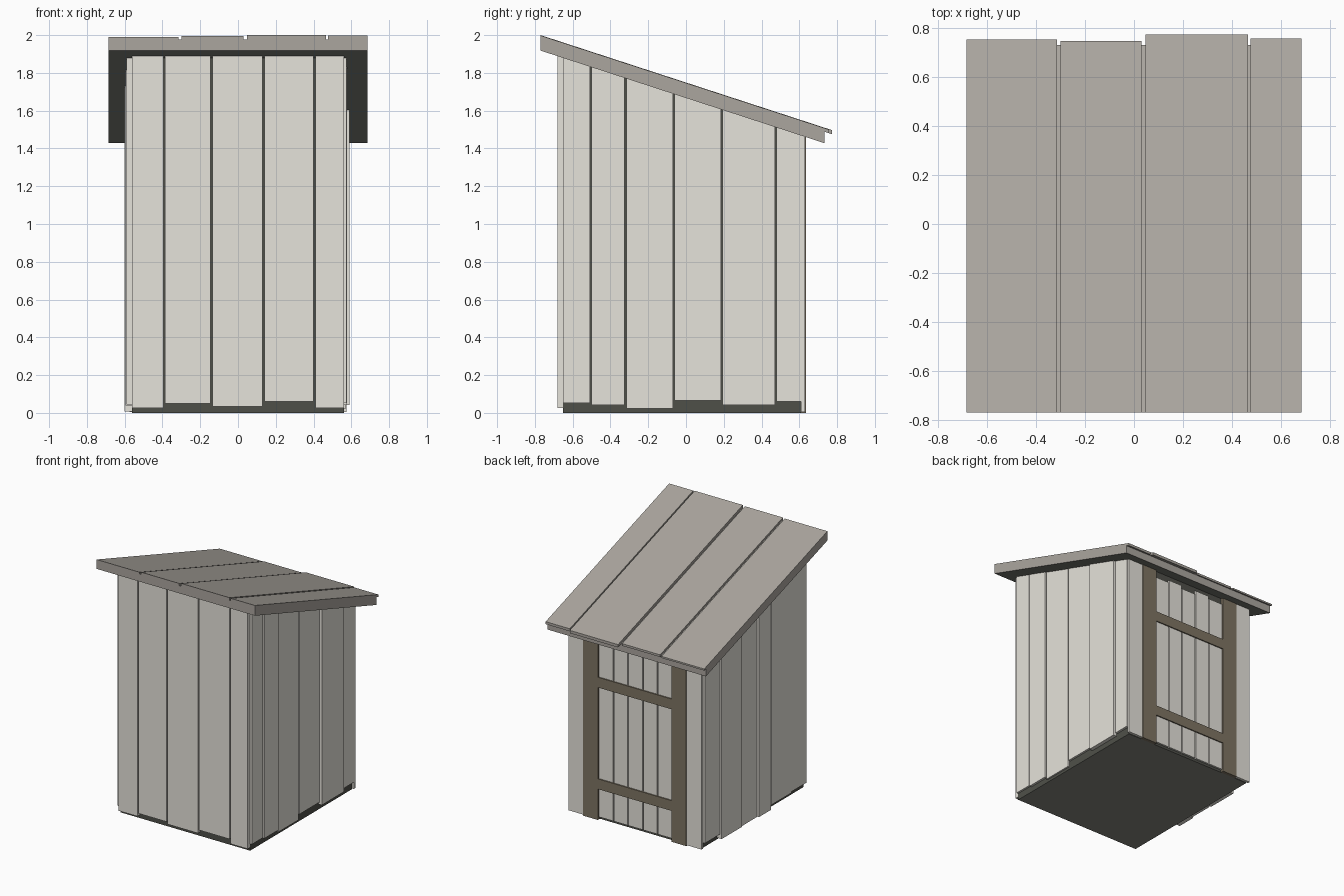
import bpy

cube = bpy.data.objects.get("Cube")
if cube:
    bpy.data.objects.remove(cube, do_unlink=True)


def material(name, hex_code):
    def linear(c):
        return c / 12.92 if c <= 0.04045 else ((c + 0.055) / 1.055) ** 2.4
    rgb = [linear(int(hex_code[i:i + 2], 16) / 255) for i in (0, 2, 4)]
    mat = bpy.data.materials.new(name)
    mat.use_nodes = True
    mat.diffuse_color = (*rgb, 1)
    mat.node_tree.nodes["Principled BSDF"].inputs["Base Color"].default_value = (*rgb, 1)
    return mat


WALL = material("pale_wood", "e6e3db")
ROOF = material("roof_wood", "aba69f")
DARK = material("dark_gap", "4f5049")
UNDERSIDE = material("grey_underside", "82847c")
BROWN = material("brown_trim", "7e7463")

SLOPE = -0.326


def roof_line(offset):
    """Height of a plane parallel to the roof, measured from its underside."""
    return lambda y: 1.918 + offset + SLOPE * (y + 0.77)


def level(z):
    return lambda y: z


def block(name, x, y, bottom, top, mat, bottom_mat=None):
    """Six-sided block whose bottom and top heights follow functions of y."""
    corners = [(x[0], y[0]), (x[1], y[0]), (x[1], y[1]), (x[0], y[1])]
    verts = [(a, b, f(b)) for f in (bottom, top) for a, b in corners]
    faces = [(3, 2, 1, 0), (4, 5, 6, 7)]
    faces += [(i, (i + 1) % 4, (i + 1) % 4 + 4, i + 4) for i in range(4)]
    mesh = bpy.data.meshes.new(name)
    mesh.from_pydata(verts, [], faces)
    mesh.materials.append(mat)
    if bottom_mat:
        mesh.materials.append(bottom_mat)
        for face in mesh.polygons:
            face.material_index = int(face.normal.z < -0.5)
    obj = bpy.data.objects.new(name, mesh)
    bpy.context.collection.objects.link(obj)


def spans(edges, gap=0.009):
    """Plank intervals between successive edges, with a gap at each joint."""
    last = len(edges) - 2
    for i, (a, b) in enumerate(zip(edges, edges[1:])):
        yield (a + (gap / 2 if i else 0), b - (gap / 2 if i < last else 0))


under = roof_line(0.002)

# Dark inner body, visible through the joints and below the planks
block("inner_body", (-0.56, 0.56), (-0.65, 0.61), level(0), under, DARK, UNDERSIDE)

# Front wall planks
front_feet = [0.025, 0.05, 0.033, 0.06, 0.025]
for span, foot in zip(spans([-0.56, -0.39, -0.14, 0.135, 0.405, 0.56]), front_feet):
    block("front_plank", span, (-0.68, -0.65), level(foot), under, WALL)

# Side wall planks: joints, foot heights and outer faces
left_side = ([-0.65, -0.505, -0.32, -0.065, 0.19, 0.475, 0.61],
             [0.053, 0.043, 0.022, 0.065, 0.042, 0.06],
             [0.575, 0.578, 0.572, 0.576, 0.59, 0.578])
right_side = ([-0.65, -0.46, -0.2, -0.04, 0.16, 0.42, 0.61],
              [0.045, 0.04, 0.008, 0.01, 0.012, 0.05],
              [0.59, 0.595, 0.6, 0.59, 0.6, 0.59])
for name, side, (joints, feet, outer) in (("left_plank", 1, left_side),
                                          ("right_plank", -1, right_side)):
    for span, foot, face in zip(spans(joints), feet, outer):
        x = sorted((side * 0.56, side * face))
        block(name, x, span, level(foot), under, WALL)

# Back wall: corner planks and door posts
for side in (-1, 1):
    block("back_corner_plank", sorted((side * 0.447, side * 0.575)), (0.61, 0.63),
          level(0.005), under, WALL)
    block("door_post", sorted((side * 0.318, side * 0.447)), (0.61, 0.636),
          level(0.0), under, BROWN)

# Door planks with uneven tops
door_joints = [-0.318 + 0.1272 * i for i in range(6)]
door_drops = [0.05, 0.03, 0.06, 0.035, 0.055]
for span, drop in zip(spans(door_joints), door_drops):
    block("door_plank", span, (0.61, 0.624), level(0.02), roof_line(-drop), WALL)

# Door rails
for z in (0.24, 1.035):
    block("door_rail", (-0.318, 0.318), (0.61, 0.633), level(z), level(z + 0.08), BROWN)

# Roof slab with grey underside
block("roof_slab", (-0.685, 0.685), (-0.77, 0.732),
      roof_line(0), roof_line(0.06), ROOF, UNDERSIDE)

# Roof boards
boards = [(-0.685, -0.315, 0.753, 0.073), (-0.3, 0.03, 0.748, 0.077),
          (0.047, 0.465, 0.773, 0.082), (0.476, 0.685, 0.757, 0.08)]
for x0, x1, back, height in boards:
    block("roof_board", (x0, x1), (-0.77, back), roof_line(0.06), roof_line(height), ROOF)
